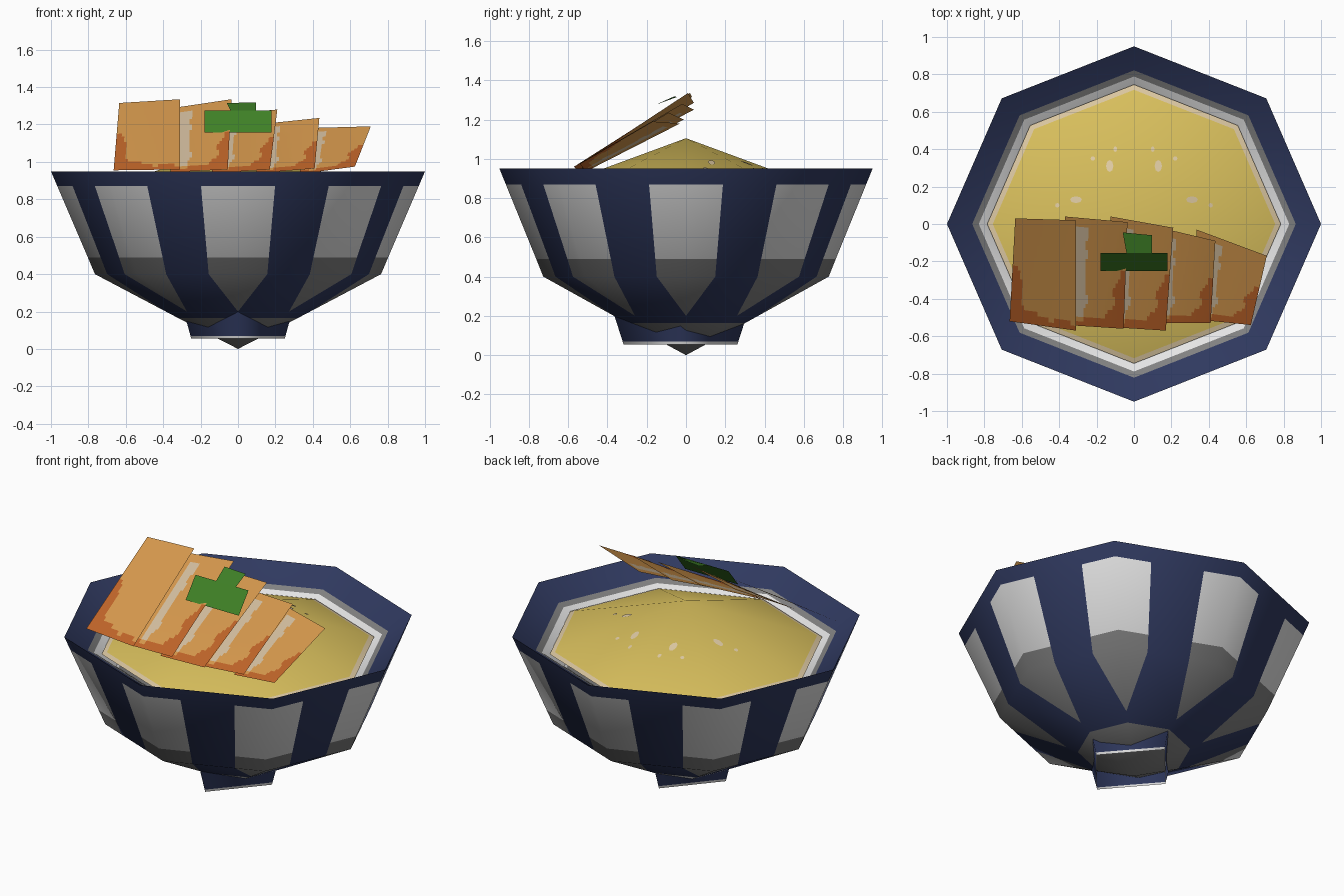
import bpy, math
from mathutils import Vector

if "Cube" in bpy.data.objects:
    bpy.data.objects.remove(bpy.data.objects["Cube"])

COLOURS = {
    "navy": (0.029, 0.041, 0.115), "white": (0.78, 0.78, 0.78),
    "grey": (0.22, 0.22, 0.22), "broth": (0.70, 0.53, 0.11),
    "cream": (0.72, 0.58, 0.36), "meat": (0.68, 0.32, 0.075),
    "char": (0.53, 0.13, 0.022), "fat": (0.66, 0.52, 0.35),
    "green": (0.05, 0.22, 0.02),
}
MATS = {}
for key, c in COLOURS.items():
    m = bpy.data.materials.new(key)
    m.diffuse_color = (*c, 1)
    m.use_nodes = True
    m.node_tree.nodes["Principled BSDF"].inputs["Base Color"].default_value = m.diffuse_color
    MATS[key] = m
SY = 0.95          # the bowl is slightly narrower front to back


def make(name, verts, faces, colours, smooth=False):
    me = bpy.data.meshes.new(name)
    me.from_pydata(verts, [], faces)
    used = sorted(set(colours))
    for u in used:
        me.materials.append(MATS[u])
    for p, c in zip(me.polygons, colours):
        p.material_index = used.index(c)
        p.use_smooth = smooth
    ob = bpy.data.objects.new(name, me)
    bpy.context.collection.objects.link(ob)
    return ob


def shell(name, rings, sides, rule, sx=1.0, sy=SY, oy=0.0, smooth=True):
    """Skin polygon rings (radius, z, split, tilt); split divides each side in three.
    rule(row, column) names the colour of a face."""
    index, verts, normals, faces, cols = {}, [], [], [], []

    def vert(ring, k, t):
        r, z, _, tilt = ring
        a, b = (2 * math.pi * (k + i) / sides for i in (0, 1))
        c = math.cos(a) * (1 - t) + math.cos(b) * t
        s = math.sin(a) * (1 - t) + math.sin(b) * t
        co = (r * c * sx, r * s * sy + oy, z)
        key = tuple(round(v, 4) for v in co)
        if key not in index:
            index[key] = len(verts)
            verts.append(co)
            h = Vector((c, s)).normalized() * math.cos(tilt)
            normals.append((h.x, h.y, math.sin(tilt)))
        return index[key]

    for row in range(len(rings) - 1):
        p, q = rings[row], rings[row + 1]
        for k in range(sides):
            tp, tq = ([0, g[2], 1 - g[2], 1] for g in (p, q))
            if not p[2] and not q[2]:
                tp = tq = [0, 1]
            for col in range(len(tp) - 1):
                ids = [vert(p, k, tp[col]), vert(q, k, tq[col]),
                       vert(q, k, tq[col + 1]), vert(p, k, tp[col + 1])]
                ids = list(dict.fromkeys(ids))
                if len(ids) > 2:
                    faces.append(ids)
                    cols.append(rule(row, col))
    ob = make(name, verts, faces, cols, smooth)
    return ob, normals


# Bowl outside: navy with pale petals centred on the corners
D = math.radians
outer = [(1.0, .95, .29, D(-23)), (.966, .87, .29, D(-26)), (.803, .49, .29, D(-39)),
         (.765, .40, .29, D(-42)), (.386, .20, 0, D(-59)), (.32, .165, 0, D(-62)),
         (0, 0, 0, D(-90))]


def petal(row, col):
    if row == 5:
        return "grey"
    if row in (0, 4) or col == 1:
        return "navy"
    return "white" if row == 1 else "grey"


bowl, nrm = shell("bowl_outside", outer, 8, petal)
bowl.data.normals_split_custom_set_from_vertices(nrm)

# Bowl inside: navy lip, thin grey line, white wall
inner = [(.70, .75, 0, 0), (.83, .843, 0, 0), (.865, .86, 0, 0), (1.0, .95, 0, 0)]
shell("bowl_inside", inner, 8, lambda row, col: ("white", "grey", "navy")[row])

# Four-sided open foot with a pale lower edge
foot = [(.29, .20, 0, 0), (.254, .07, 0, 0), (.25, .055, 0, 0)]
shell("foot", foot, 4, lambda row, col: ("navy", "white")[row], sy=1.16, oy=-.028)

# Broth: a low cone with a cream rim
APEX, SLOPE = 1.105, .35
broth = [(r, APEX - SLOPE * r, 0, 0) for r in (0, .755, .785)]
shell("broth", broth, 8, lambda row, col: ("broth", "cream")[row])


def broth_z(x, y):
    d = max(x * math.cos(D(22.5 + 45 * k)) + y / SY * math.sin(D(22.5 + 45 * k))
            for k in range(8)) / math.cos(D(22.5))
    return APEX - SLOPE * d


# Pale flecks floating on the broth
flecks = [(.13, .31, .02, .032), (.31, .13, .032, .018), (.10, .40, .01, .015),
          (.22, .35, .012, .012), (.41, .10, .012, .012)]
fv, ff = [], []
for side in (-1, 1):
    for x, y, a, b in flecks:
        ring = [(side * x + a * math.cos(D(45 * k)), y + b * math.sin(D(45 * k))) for k in range(8)]
        ff.append(list(range(len(fv), len(fv) + 8)))
        fv += [(px, py, broth_z(px, py) + .005) for px, py in ring]
make("broth_flecks", fv, ff, ["cream"] * len(ff))


# Meat slices: leaning sheets, charred at the lower edge, with a fat stripe
def slice_colour(u, v, first):
    wob = .02 * math.sin(17 * u + 9 * v) + .015 * math.sin(31 * v)
    w = 1 - u if first else u              # side that carries the char
    if v < .05 + .10 * w ** 2 + wob or (v < .56 and w > .83 + .18 * abs(v - .3) + wob
                                        + .3 * max(0, v - .4)):
        return "char"
    if w > .6 and v < .1 + 1.1 * (w - .6) ** 1.5 + wob:
        return "char"
    if not first and .17 < u < .37 - .12 * abs(v - .6) + wob and .08 < v < .93:
        return "fat"
    return "meat"


def meat_slice(name, bl, br, tr, tl, first=False, n=24):
    bl, br, tr, tl = map(Vector, (bl, br, tr, tl))
    verts, faces, cols = [], [], []
    for j in range(n + 1):
        for i in range(n + 1):
            u, v = i / n, j / n
            verts.append(bl.lerp(br, u).lerp(tl.lerp(tr, u), v))
    for j in range(n):
        for i in range(n):
            a = j * (n + 1) + i
            faces.append((a, a + 1, a + n + 2, a + n + 1))
            cols.append(slice_colour((i + .5) / n, (j + .5) / n, first))
    make(name, verts, faces, cols)


meat_slice("meat_slice_1", (-.665, -.52, .955), (-.31, -.57, .96),
           (-.31, .02, 1.335), (-.635, .03, 1.315), True)
meat_slice("meat_slice_2", (-.36, -.54, .945), (-.055, -.56, .96),
           (-.035, .01, 1.335), (-.37, .04, 1.285))
meat_slice("meat_slice_3", (-.14, -.55, .94), (.17, -.57, .96),
           (.21, -.02, 1.28), (-.125, .04, 1.25))
meat_slice("meat_slice_4", (.10, -.53, .94), (.41, -.53, .965),
           (.435, -.09, 1.235), (.10, -.01, 1.20))
meat_slice("meat_slice_5", (.33, -.51, .935), (.625, -.54, .975),
           (.71, -.17, 1.19), (.335, -.03, 1.18))

# Green garnish: a wide leaf with a small upright tab
leaf = [(-.18, -.25, 1.157), (.18, -.25, 1.157), (.18, -.155, 1.275), (-.18, -.155, 1.275)]
tab = [(-.04, -.155, 1.275), (.095, -.155, 1.275), (.095, -.06, 1.318), (-.06, -.045, 1.315)]
make("garnish", leaf + tab, [(0, 1, 2, 3), (4, 5, 6, 7)], ["green"] * 2)
